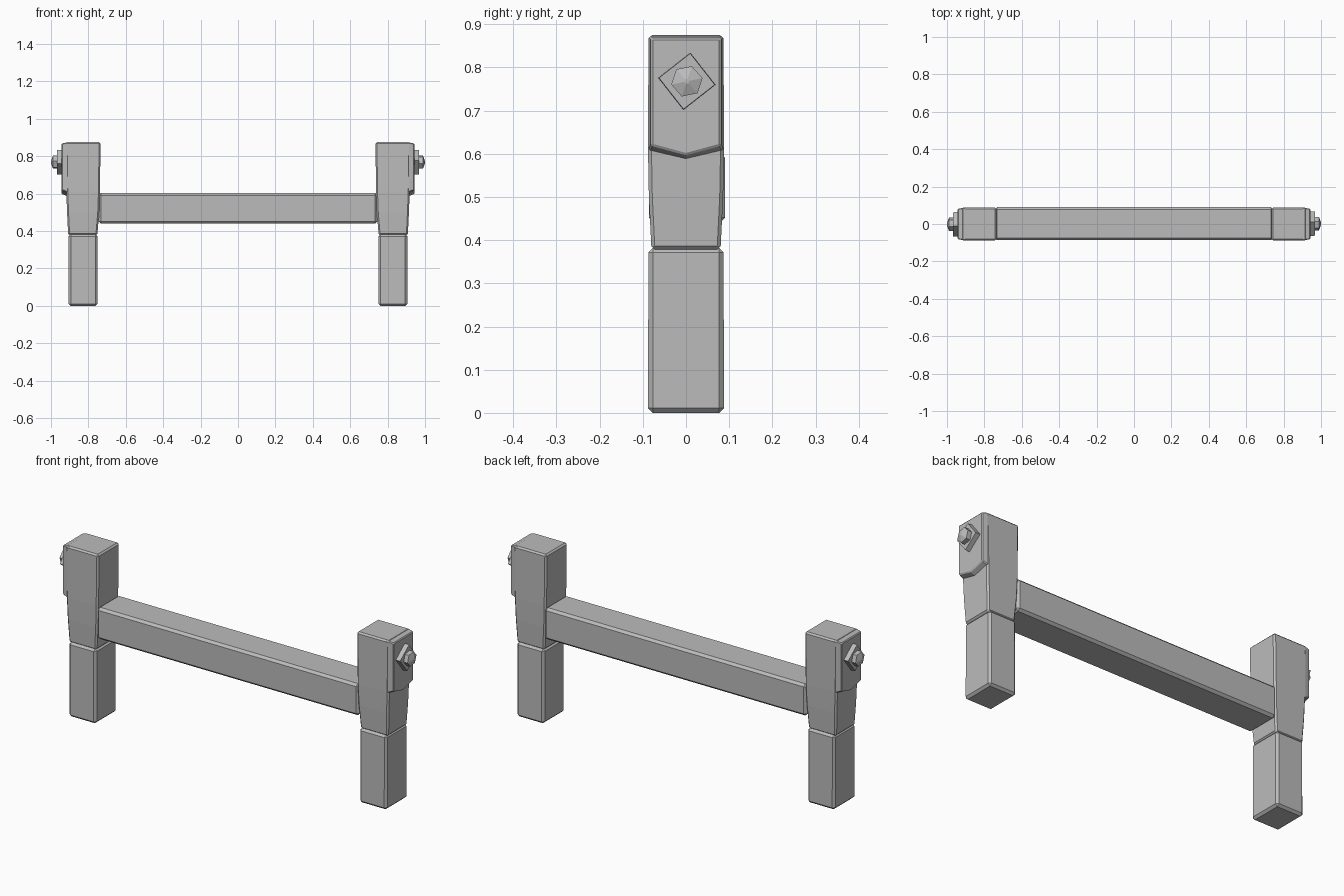
import bpy, bmesh, math
from mathutils import Matrix

cube = bpy.data.objects.get("Cube")
if cube:
    bpy.data.objects.remove(cube, do_unlink=True)

grey = bpy.data.materials.new("plain grey")
grey.use_nodes = True
COLOUR = (0.5, 0.5, 0.5, 1)
grey.diffuse_color = COLOUR
grey.node_tree.nodes["Principled BSDF"].inputs["Base Color"].default_value = COLOUR


def loft(name, rings, bevel=0.0, turn=0.0):
    """Skin closed rings of points, cap both ends and chamfer the edges."""
    bm = bmesh.new()
    loops = [[bm.verts.new(p) for p in ring] for ring in rings]
    for a, b in zip(loops, loops[1:]):
        for i in range(len(a)):
            j = (i + 1) % len(a)
            bm.faces.new((a[i], a[j], b[j], b[i]))
    bm.faces.new(loops[0])
    bm.faces.new(loops[-1])
    bmesh.ops.recalc_face_normals(bm, faces=bm.faces)
    if turn:
        bmesh.ops.rotate(bm, verts=bm.verts, matrix=Matrix.Rotation(turn, 3, 'Z'))
    mesh = bpy.data.meshes.new(name)
    bm.to_mesh(mesh)
    bm.free()
    mesh.materials.append(grey)
    obj = bpy.data.objects.new(name, mesh)
    bpy.context.collection.objects.link(obj)
    if bevel:
        mod = obj.modifiers.new("chamfer", 'BEVEL')
        mod.width, mod.segments = bevel, 1
        mod.limit_method, mod.angle_limit = 'ANGLE', math.radians(30)
    return obj


def rect(x0, x1, y, z):
    return [(x0, -y, z), (x1, -y, z), (x1, y, z), (x0, y, z)]


def disc(x, r, sides, phase, y=0.002, z=0.768):
    step = math.tau / sides
    return [(x, y + r * math.cos(phase + i * step), z + r * math.sin(phase + i * step))
            for i in range(sides)]


def plate_outline(x, y, top, side, tip):
    return [(x, -y, top), (x, -y, side), (x, 0, tip), (x, y, side), (x, y, top)]


# Cross beam between the posts
beam = [[(x, -0.086, 0.44), (x, 0.09, 0.44), (x, 0.09, 0.603), (x, -0.086, 0.603)]
        for x in (-0.745, 0.745)]
loft("cross_beam", beam, 0.012)

# Each post is the same assembly turned half way round
for side, turn in (("left", 0.0), ("right", math.pi)):
    loft(side + "_leg", [rect(0.75, 0.905, 0.088, 0), rect(0.75, 0.905, 0.087, 0.383)],
         0.011, turn)
    loft(side + "_post", [rect(0.752, 0.908, 0.08, 0.378), rect(0.742, 0.914, 0.086, 0.50),
                          rect(0.738, 0.918, 0.088, 0.61), rect(0.735, 0.922, 0.087, 0.875)],
         0.008, turn)
    # Outer cheek with a shallow pointed lower edge
    loft(side + "_cheek", [plate_outline(0.90, 0.086, 0.873, 0.608, 0.588),
                           plate_outline(0.915, 0.086, 0.873, 0.608, 0.588),
                           plate_outline(0.943, 0.081, 0.868, 0.620, 0.598)], 0.004, turn)
    # Square washer and domed hexagonal bolt
    loft(side + "_washer", [disc(0.935, 0.067, 4, 1.45), disc(0.967, 0.065, 4, 1.45)],
         0, turn)
    loft(side + "_bolt", [disc(0.96, 0.037, 6, 0.2), disc(0.989, 0.037, 6, 0.2),
                          disc(1.0, 0.006, 6, 0.2)], 0, turn)
